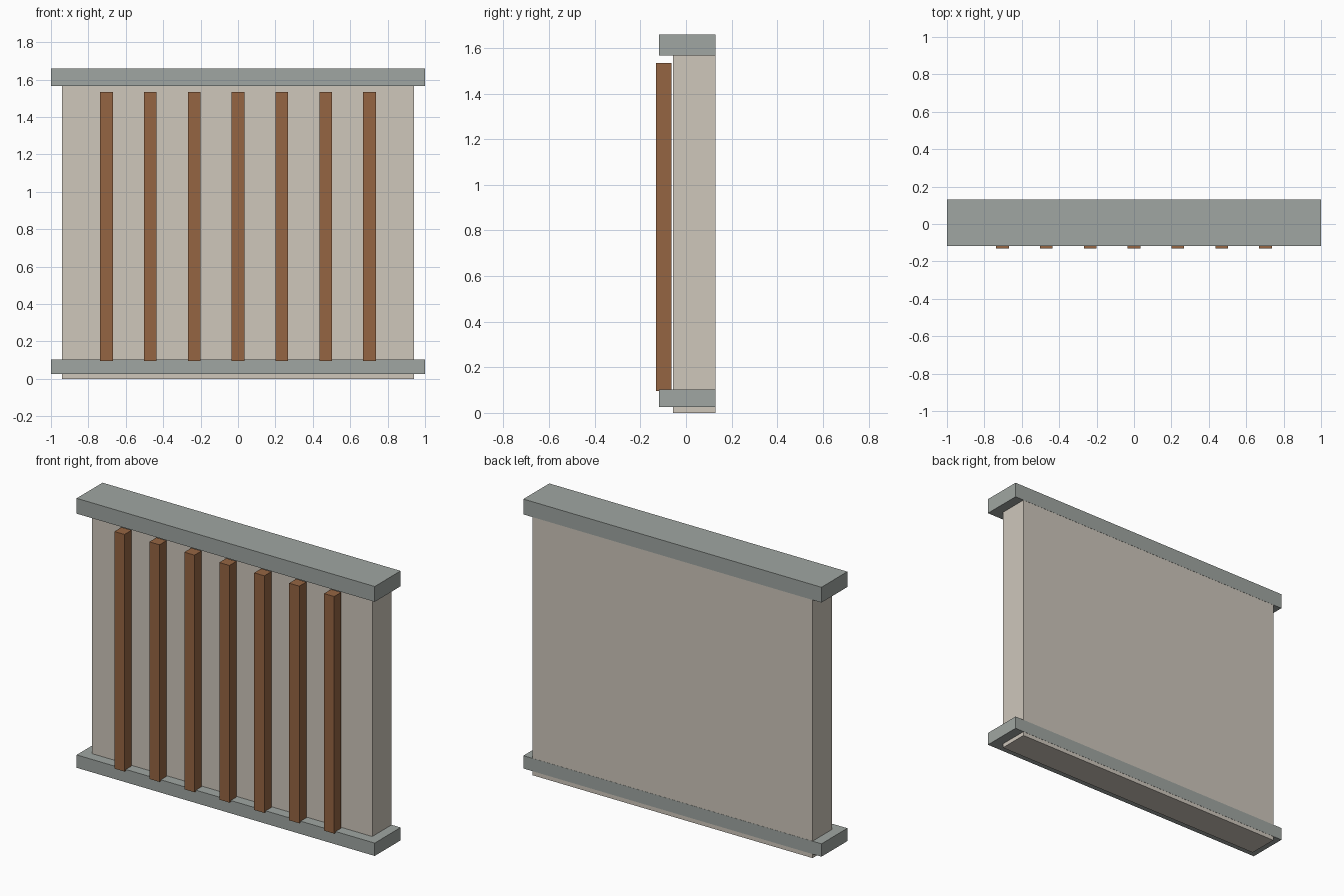
import bpy

if "Cube" in bpy.data.objects:
    bpy.data.objects.remove(bpy.data.objects["Cube"])


def material(name, color):
    m = bpy.data.materials.new(name)
    m.diffuse_color = (*color, 1)
    m.use_nodes = True
    m.node_tree.nodes["Principled BSDF"].inputs["Base Color"].default_value = m.diffuse_color
    return m


def box(name, x, y, z, mat):
    """Box from (min, max) ranges on each axis."""
    bpy.ops.mesh.primitive_cube_add(
        size=1, location=[(a + b) / 2 for a, b in (x, y, z)])
    ob = bpy.context.object
    ob.name = name
    ob.scale = [b - a for a, b in (x, y, z)]
    bpy.ops.object.transform_apply(location=False, rotation=False, scale=True)
    ob.data.materials.append(mat)
    return ob


plaster = material("plaster", (0.62, 0.57, 0.50))
stone = material("stone", (0.35, 0.38, 0.36))
wood = material("wood", (0.30, 0.13, 0.055))

# Wall panel
box("wall_panel", (-0.94, 0.94), (-0.056, 0.129), (0, 1.566), plaster)

# Base rail and top cap, flush with the back of the wall
box("base_rail", (-1, 1), (-0.118, 0.13), (0.025, 0.103), stone)
box("top_cap", (-1, 1), (-0.118, 0.13), (1.566, 1.659), stone)

# Vertical slats standing on the base rail
for i in range(7):
    cx = (i - 3) * 0.2345
    box(f"slat_{i + 1}", (cx - 0.034, cx + 0.034), (-0.131, -0.064),
        (0.095, 1.533), wood)
